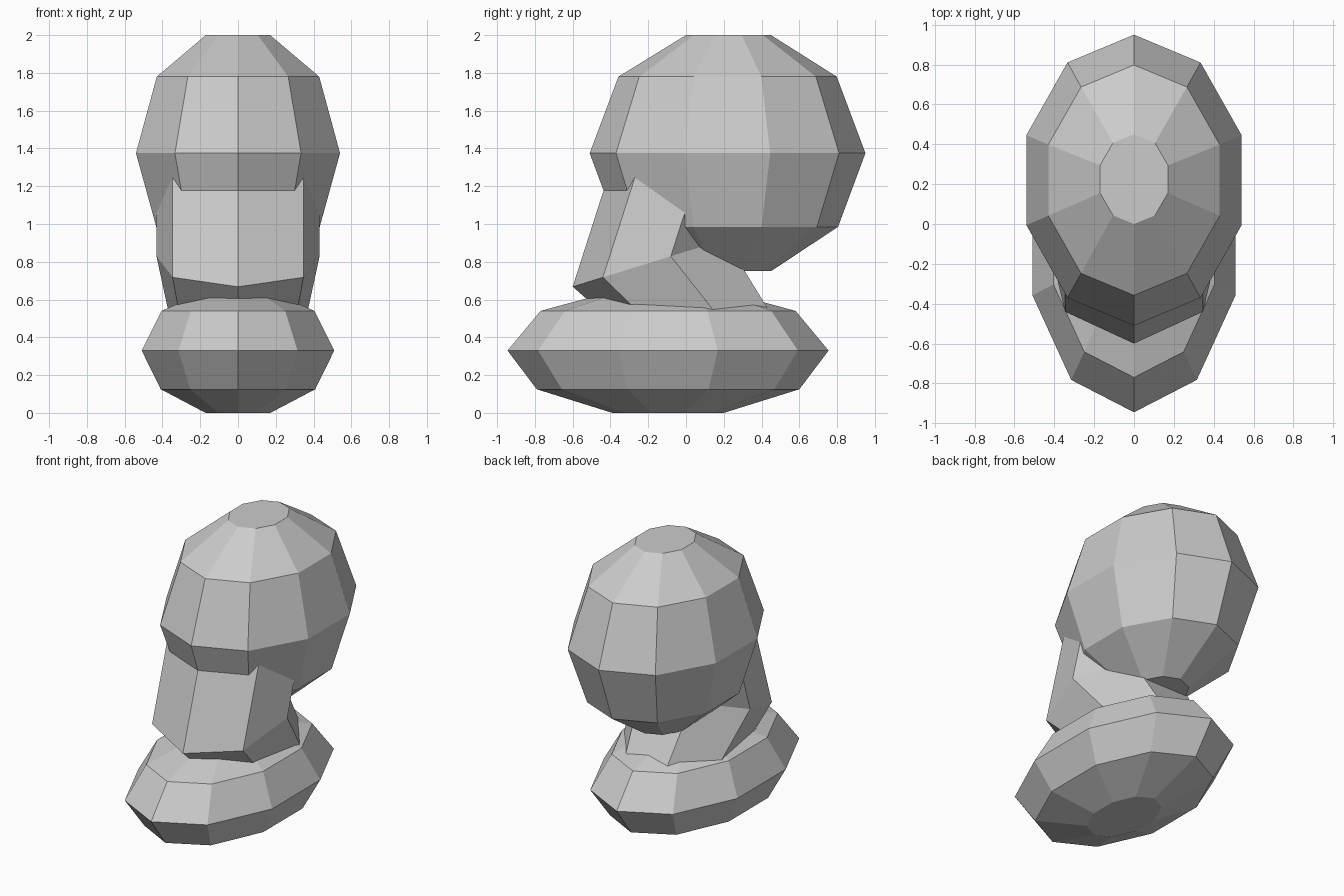
import bpy
from math import sin, cos, tau
from mathutils import Vector

if "Cube" in bpy.data.objects:
    bpy.data.objects.remove(bpy.data.objects["Cube"])

grey = bpy.data.materials.new("light_grey")
grey.use_nodes = True
colour = (0.6, 0.6, 0.6, 1)
grey.diffuse_color = colour
grey.node_tree.nodes["Principled BSDF"].inputs["Base Color"].default_value = colour


def loft(name, rings, sides, forward=Vector((0, -1, 0))):
    """Flat-shaded closed loft; each ring is (centre y, centre z, radius x, radius front)."""
    verts, faces = [], []
    for cy, cz, rx, rf in rings:
        for i in range(sides):
            t = tau * i / sides
            verts.append(Vector((rx * sin(t), cy, cz)) + forward * rf * cos(t))
    for r in range(len(rings) - 1):
        for i in range(sides):
            j, k = r * sides, (i + 1) % sides
            faces.append((j + i, j + k, j + sides + k, j + sides + i))
    faces.append(tuple(reversed(range(sides))))
    faces.append(tuple(range(len(verts) - sides, len(verts))))
    mesh = bpy.data.meshes.new(name)
    mesh.from_pydata(verts, [], faces)
    mesh.materials.append(grey)
    obj = bpy.data.objects.new(name, mesh)
    bpy.context.collection.objects.link(obj)
    return obj


# Long faceted base, pointed at the front
loft("base", [(-.095, 0, .18, .295), (-.095, .125, .43, .695), (-.095, .33, .536, .85),
              (-.095, .54, .425, .675), (-.095, .643, .18, .295)], 10)

# Rounded head with flat poles
loft("head", [(.22, .75, .18, .23), (.22, .985, .455, .585), (.22, 1.375, .568, .73),
              (.22, 1.78, .452, .578), (.225, 2, .179, .225)], 10)

# Seven-sided bent neck, tilted down at the front
loft("neck", [(.212, .344, .34, .34), (-.175, .80, .443, .445), (.03, 1.44, .443, .445)],
     7, Vector((0, -.955, -.297)))
